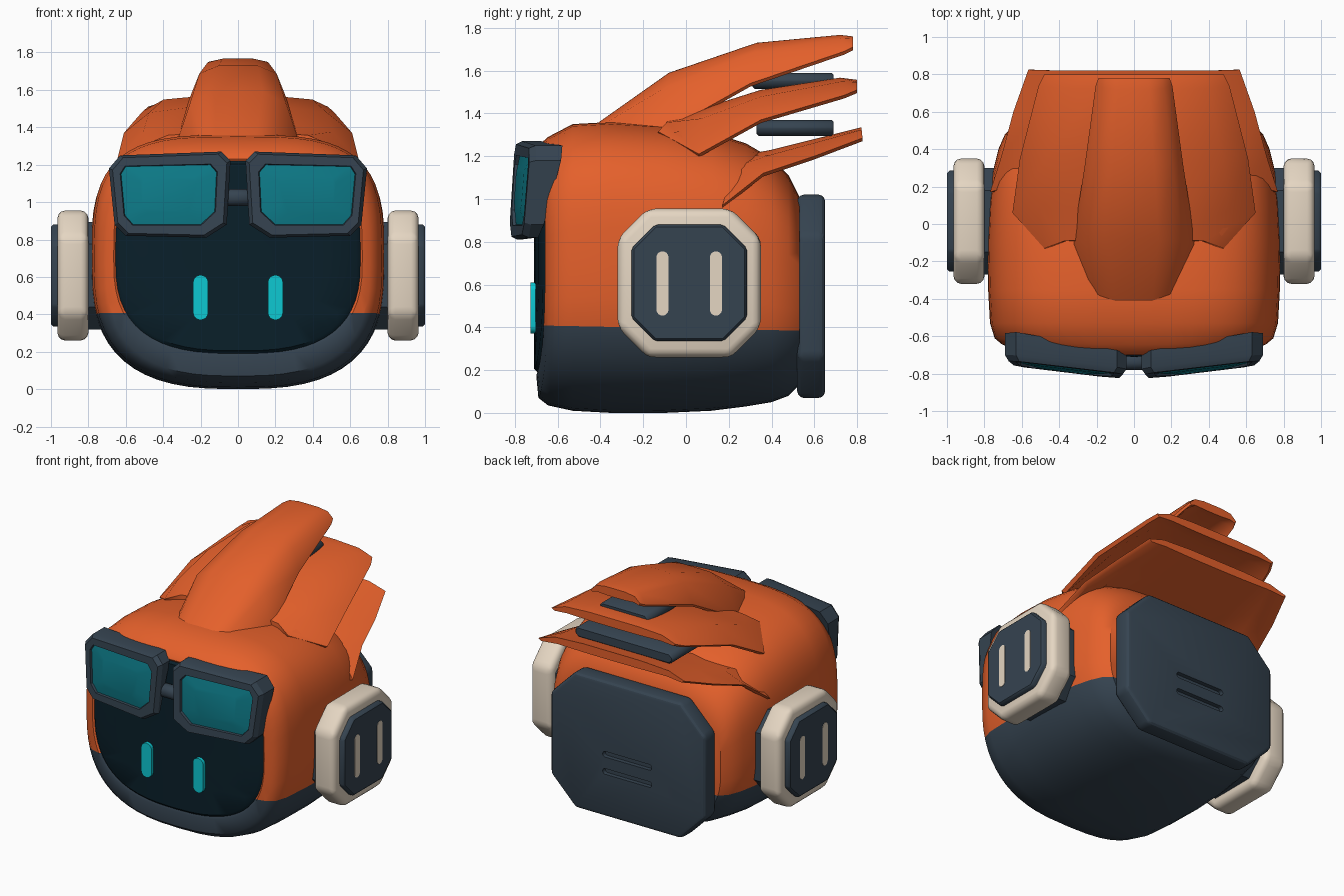
import bpy, bmesh, math

if "Cube" in bpy.data.objects:
    bpy.data.objects.remove(bpy.data.objects["Cube"])


def mat(name, col):
    m = bpy.data.materials.new(name)
    m.diffuse_color = (*col, 1)
    m.use_nodes = True
    m.node_tree.nodes["Principled BSDF"].inputs["Base Color"].default_value = m.diffuse_color
    return m


ORANGE = mat("orange", (0.78, 0.117, 0.024))
SLATE = mat("slate", (0.036, 0.057, 0.081))
NAVY = mat("navy", (0.003, 0.014, 0.023))
TEAL = mat("teal", (0.004, 0.195, 0.245))
CYAN = mat("cyan", (0.004, 0.58, 0.65))
CREAM = mat("cream", (0.78, 0.67, 0.54))


def shade(ob, angle):
    bpy.ops.object.select_all(action='DESELECT')
    ob.select_set(True)
    bpy.context.view_layer.objects.active = ob
    bpy.ops.object.shade_smooth_by_angle(angle=math.radians(angle))


def finish(name, bm, mats, bevel=0, segs=2, angle=35):
    bmesh.ops.recalc_face_normals(bm, faces=bm.faces)
    me = bpy.data.meshes.new(name)
    bm.to_mesh(me)
    bm.free()
    for m in mats:
        me.materials.append(m)
    ob = bpy.data.objects.new(name, me)
    bpy.context.collection.objects.link(ob)
    bpy.context.view_layer.objects.active = ob
    if bevel:
        b = ob.modifiers.new("bevel", 'BEVEL')
        b.width, b.segments = bevel, segs
        bpy.ops.object.modifier_apply(modifier="bevel")
    shade(ob, angle)
    return ob


def bridge(bm, rings):
    """Join rings of equal size with quads, return the faces per step."""
    out = []
    for a, b in zip(rings, rings[1:]):
        n = len(a)
        out.append([bm.faces.new((a[i], a[(i + 1) % n], b[(i + 1) % n], b[i])) for i in range(n)])
    return out


def prism(name, pts, axis, a, b, m, bevel=0, segs=2):
    """Extrude a 2D outline along x (points y,z) or y (points x,z)."""
    bm = bmesh.new()
    put = (lambda p, d: (d, p[0], p[1])) if axis == 'x' else (lambda p, d: (p[0], d, p[1]))
    rings = [[bm.verts.new(put(p, d)) for p in pts] for d in (a, b)]
    bridge(bm, rings)
    for r in rings:
        bm.faces.new(r)
    return finish(name, bm, [m], bevel, segs)


def octagon(u0, u1, v0, v1, c):
    return [(u0 + c, v0), (u1 - c, v0), (u1, v0 + c), (u1, v1 - c),
            (u1 - c, v1), (u0 + c, v1), (u0, v1 - c), (u0, v0 + c)]


def capsule(cu, cv, lu, lv, n=8):
    """Rounded slot outline from half sizes."""
    r, du, dv = min(lu, lv), max(lu - lv, 0), max(lv - lu, 0)
    pts = []
    for i in range(4 * n):
        t = 2 * math.pi * (i + 0.5) / (4 * n)
        c, s = math.cos(t), math.sin(t)
        pts.append((cu + math.copysign(du, c) + r * c, cv + math.copysign(dv, s) + r * s))
    return pts


# Head shell: rounded sections from the screen back to the rear
def section(bm, y, hw, zb, zt, bend, n=56):
    ring, zc, hh = [], (zb + zt) / 2, (zt - zb) / 2
    for i in range(n):
        t = 2 * math.pi * i / n
        c, s = math.cos(t), math.sin(t)
        e = 2 / (3.4 if s > 0 else 2.75)
        x = hw * math.copysign(abs(c) ** e, c)
        z = zc + hh * math.copysign(abs(s) ** e, s)
        ring.append(bm.verts.new((x, y - bend * (1 - (x / 0.7) ** 2), z)))
    return ring


bm = bmesh.new()
shell = [(-0.645, 0.655, 0.19, 1.22, 0.05), (-0.655, 0.665, 0.175, 1.23, 0.045),
         (-0.645, 0.705, 0.07, 1.25, 0.045), (-0.615, 0.745, 0.035, 1.29, 0.03),
         (-0.53, 0.77, 0.01, 1.35, 0), (-0.35, 0.78, 0.0, 1.36, 0), (-0.1, 0.785, 0.0, 1.345, 0),
         (0.12, 0.775, 0.01, 1.31, 0), (0.28, 0.755, 0.03, 1.26, 0), (0.4, 0.725, 0.05, 1.19, 0),
         (0.48, 0.69, 0.08, 1.11, 0), (0.53, 0.64, 0.13, 1.01, 0)]
rings = [section(bm, *s) for s in shell]
bridge(bm, rings)
bm.faces.new(rings[-1])
# Domed screen inside the rim
screen = [rings[0]]
for k in (0.97, 0.7, 0.4, 0.12):
    screen.append(section(bm, -0.66, 0.655 * k, 0.705 - 0.515 * k, 0.705 + 0.515 * k, 0.05))
for f in sum(bridge(bm, screen), []) + [bm.faces.new(screen[-1])]:
    f.material_index = 2
# Dark lower half
bmesh.ops.bisect_plane(bm, geom=bm.verts[:] + bm.edges[:] + bm.faces[:],
                       plane_co=(0, 0, 0.395), plane_no=(0, 0.02, 1))
for f in bm.faces:
    c = f.calc_center_median()
    if f.material_index == 0 and c.z + 0.02 * c.y < 0.395:
        f.material_index = 1
finish("head", bm, [ORANGE, SLATE, NAVY], angle=40)


# Hair crests: flat-topped blades, each station = centre y,z, edge y,z, half width
def crest(name, stations, thick=0.045):
    us = [-1, -0.78, -0.4, 0, 0.4, 0.78, 1]
    bm = bmesh.new()
    rings = []
    for yc, zc, ye, ze, hw in stations:
        top, low = [], []
        for u in us:
            k = abs(u) ** 6
            y, z = yc + (ye - yc) * k, zc + (ze - zc) * k
            top.append(bm.verts.new((hw * u, y, z)))
            low.append(bm.verts.new((hw * u * 0.96, y, z - 0.015 - thick * (1 - u ** 4))))
        rings.append(top + low[::-1])
    bridge(bm, rings)
    bm.faces.new(rings[0])
    bm.faces.new(rings[-1])
    finish(name, bm, [ORANGE], angle=50)


crest("top_crest", [(-0.42, 1.35, -0.37, 1.29, 0.24), (-0.08, 1.59, -0.11, 1.31, 0.33),
                    (0.33, 1.73, 0.30, 1.54, 0.265), (0.72, 1.767, 0.74, 1.69, 0.205),
                    (0.78, 1.76, 0.78, 1.71, 0.19)])
crest("middle_crest", [(-0.08, 1.37, -0.13, 1.315, 0.48), (0.08, 1.425, 0.06, 1.21, 0.65),
                       (0.35, 1.51, 0.35, 1.37, 0.61), (0.72, 1.567, 0.74, 1.485, 0.51),
                       (0.80, 1.557, 0.80, 1.51, 0.48)])
crest("rear_crest", [(0.24, 1.20, 0.17, 0.97, 0.77), (0.40, 1.23, 0.36, 1.12, 0.71),
                     (0.60, 1.28, 0.60, 1.20, 0.645), (0.82, 1.335, 0.825, 1.285, 0.565)])

# Dark slabs between the crests
for name, hw, y0, z0, z1 in (("upper_spacer", 0.19, 0.31, 1.515, 1.59),
                             ("lower_spacer", 0.38, 0.33, 1.295, 1.37)):
    prism(name, octagon(-hw, hw, z0, z1, 0.025), 'y', y0, 0.69, SLATE, 0.01, 1)

# Back panel with two vent slots
panel = prism("back_panel", octagon(-0.60, 0.60, 0.07, 1.02, 0.19), 'y', 0.52, 0.65, SLATE, 0.03, 3)
for z in (0.51, 0.39):
    cut = prism("vent_cutter", capsule(0, z, 0.19, 0.02), 'y', 0.62, 0.70, SLATE)
    mod = panel.modifiers.new("vent", 'BOOLEAN')
    mod.operation, mod.object, mod.solver = 'DIFFERENCE', cut, 'EXACT'
    bpy.context.view_layer.objects.active = panel
    bpy.ops.object.modifier_apply(modifier="vent")
    bpy.data.objects.remove(cut)
shade(panel, 28)

for s, side in ((1, "right"), (-1, "left")):
    # Ear cups with trim bars
    prism(side + "_ear_pad", octagon(-0.32, 0.35, 0.26, 0.955, 0.14), 'x', s * 0.80, s * 0.965, CREAM, 0.04, 3)
    prism(side + "_ear_base", octagon(-0.27, 0.30, 0.32, 0.895, 0.12), 'x', s * 0.68, s * 0.82, SLATE)
    prism(side + "_ear_core", octagon(-0.255, 0.285, 0.335, 0.88, 0.11), 'x', s * 0.90, s * 0.999, SLATE, 0.012, 1)
    for y in (-0.11, 0.14):
        prism(side + "_ear_bar", capsule(y, 0.605, 0.028, 0.15), 'x', s * 0.996, s * 1.001, CREAM)

    # Screen eyes
    prism(side + "_eye", capsule(s * 0.2, 0.49, 0.04, 0.12), 'y', -0.69, -0.728, CYAN)

    # Goggle frame and lens
    outer = [(0.09, 1.27), (0.63, 1.25), (0.69, 1.18), (0.66, 0.88), (0.60, 0.82),
             (0.17, 0.81), (0.06, 0.88), (0.04, 1.22)]
    inner = [(0.15, 1.20), (0.60, 1.19), (0.625, 1.15), (0.605, 0.93), (0.56, 0.88),
             (0.20, 0.88), (0.125, 0.95), (0.115, 1.16)]
    bm = bmesh.new()

    def loop(pts, off, k=1.0):
        cx, cz = 0.37, 1.04
        out = []
        for x, z in pts:
            x, z = cx + (x - cx) * k, cz + (z - cz) * k
            y = -0.838 + 0.12 * x + 0.07 * (z - 0.82) + off
            out.append(bm.verts.new((s * x, y, z)))
        return out

    back = loop(outer, 0)
    for v in back:
        v.co.y = -0.70 + 0.19 * abs(v.co.x) - 0.25 * (1.24 - v.co.z)
    rings = [back, loop(outer, 0.03), loop(outer, 0, 0.94), loop(inner, 0, 1.02),
             loop(inner, 0.015)]
    bridge(bm, rings)
    bm.faces.new(back)
    dome = [rings[-1], loop(inner, -0.004, 0.6)]
    for f in bridge(bm, dome)[0] + [bm.faces.new(dome[-1])]:
        f.material_index = 1
    finish(side + "_goggle", bm, [SLATE, TEAL], angle=25)

# Goggle bridge
prism("goggle_bridge", octagon(-0.78, -0.69, 0.98, 1.07, 0.025), 'x', -0.08, 0.08, SLATE, 0.01, 1)
